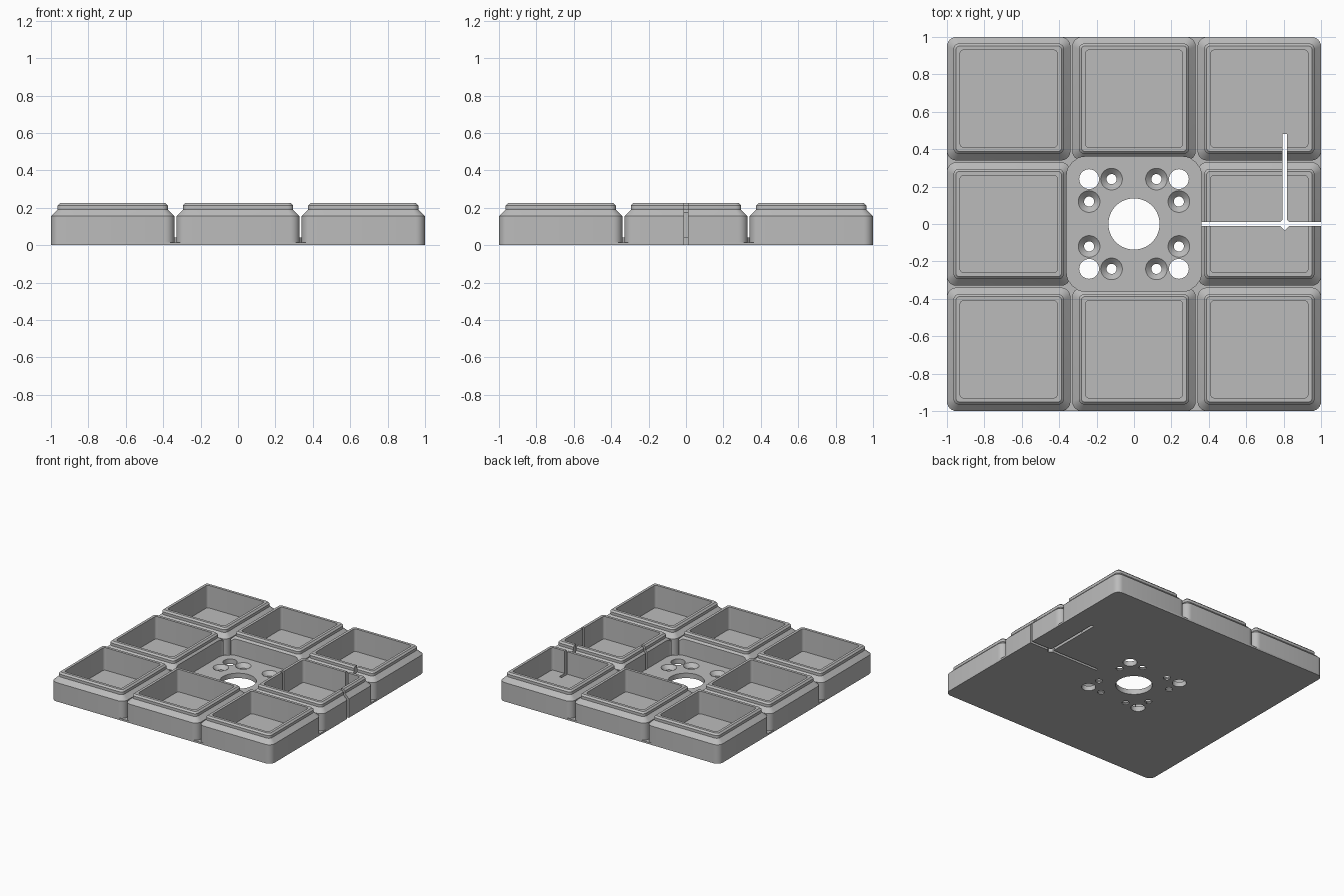
import bpy, bmesh, math

cube = bpy.data.objects.get("Cube")
if cube:
    bpy.data.objects.remove(cube, do_unlink=True)

GREY = (0.5, 0.5, 0.5, 1)
grey = bpy.data.materials.new("plain grey")
grey.use_nodes = True
grey.diffuse_color = GREY
grey.node_tree.nodes["Principled BSDF"].inputs["Base Color"].default_value = GREY

BASE, FLOOR, TOP = 0.015, 0.04, 0.225
PITCH, HALF, HUB = 0.67, 0.33, 0.36


def square(z, half, radius, steps=6):
    """Outline of a square with rounded corners."""
    pts = []
    for corner in range(4):
        mid = math.pi / 4 + corner * math.pi / 2
        cx = math.copysign(half - radius, math.cos(mid))
        cy = math.copysign(half - radius, math.sin(mid))
        for i in range(steps + 1):
            a = (corner + i / steps) * math.pi / 2
            pts.append((cx + radius * math.cos(a), cy + radius * math.sin(a), z))
    return pts


def circle(z, radius, sides=32):
    turn = math.tau / sides
    return [(radius * math.cos(i * turn), radius * math.sin(i * turn), z) for i in range(sides)]


def loft(name, outlines, x=0, y=0):
    """Solid skinned through a stack of outlines, closed at both ends."""
    bm = bmesh.new()
    rings = [[bm.verts.new(p) for p in ring] for ring in outlines]
    n = len(rings[0])
    for low, high in zip(rings, rings[1:]):
        for i in range(n):
            j = (i + 1) % n
            bm.faces.new((low[i], low[j], high[j], high[i]))
    bm.faces.new(rings[0][::-1])
    bm.faces.new(rings[-1])
    bmesh.ops.recalc_face_normals(bm, faces=bm.faces)
    mesh = bpy.data.meshes.new(name)
    bm.to_mesh(mesh)
    bm.free()
    mesh.materials.append(grey)
    obj = bpy.data.objects.new(name, mesh)
    obj.location = (x, y, 0)
    bpy.context.collection.objects.link(obj)
    return obj


def block(name, x0, x1, y0, y1):
    """Tall box used for cutting slots."""
    return loft(name, [[(x0, y0, z), (x1, y0, z), (x1, y1, z), (x0, y1, z)] for z in (-0.1, 0.4)])


def cut(obj, cutters):
    bpy.context.view_layer.update()
    bpy.context.view_layer.objects.active = obj
    for cutter in cutters:
        mod = obj.modifiers.new("cut", 'BOOLEAN')
        mod.operation = 'DIFFERENCE'
        mod.solver = 'EXACT'
        mod.object = cutter
        bpy.ops.object.modifier_apply(modifier=mod.name)


# Cutters: hub clearance, cable slots, round holes
clearance = loft("clearance_cutter", [square(-0.1, HUB, 0.1), square(0.4, HUB, 0.1)])
slots = [block("long_slot_cutter", HUB, 1.1, -0.011, 0.011),
         block("short_slot_cutter", 0.793, 0.817, 0, 0.48),
         loft("slot_junction_cutter", [circle(z, 0.035, 4) for z in (-0.1, 0.4)], 0.805, 0)]
holes = [loft("centre_hole_cutter", [circle(z, 0.137, 64) for z in (-0.1, 0.4)])]
for sx in (-1, 1):
    for sy in (-1, 1):
        holes.append(loft("corner_hole_cutter", [circle(z, 0.053) for z in (-0.1, 0.4)],
                          sx * 0.24, sy * 0.24))
        for x, y in ((0.12, 0.24), (0.24, 0.12)):
            profile = [(-0.1, 0.027), (0.01, 0.027), (FLOOR, 0.058), (0.4, 0.058)]
            holes.append(loft("screw_hole_cutter", [circle(z, r) for z, r in profile],
                              sx * x, sy * y))

# Base plate and raised hub with holes
base = loft("base_plate", [square(0, 1, 0.05), square(BASE, 1, 0.05)])
cut(base, holes + slots)
hub = loft("centre_hub", [square(BASE, HUB, 0.1), square(FLOOR, HUB, 0.1)])
cut(hub, holes)
parts = [base, hub]

# Eight open cups: wall, sloped shoulder, lip, rim and cavity
cup_profile = [(BASE, HALF, 0.05), (0.155, HALF, 0.05), (0.19, 0.295, 0.03),
               (0.212, 0.295, 0.03), (TOP, 0.282, 0.02), (TOP, 0.26, 0.02), (FLOOR, 0.26, 0.02)]
columns = {-1: "right", 0: "middle", 1: "left"}
rows = {-1: "front", 0: "centre", 1: "back"}
for ix, side in columns.items():
    for iy, row in rows.items():
        if ix == 0 and iy == 0:
            continue
        cup = loft(f"{row}_{side}_cup", [square(*p) for p in cup_profile], ix * PITCH, iy * PITCH)
        if ix * iy == 0:
            cut(cup, [clearance])
        if ix == 1 and iy >= 0:
            cut(cup, slots if iy == 0 else slots[1:2])
        parts.append(cup)

for cutter in [clearance] + slots + holes:
    bpy.data.objects.remove(cutter, do_unlink=True)

# Smooth rounded corners, keep edges crisp
bpy.ops.object.select_all(action='DESELECT')
for part in parts:
    part.select_set(True)
bpy.context.view_layer.objects.active = base
bpy.ops.object.shade_smooth_by_angle(angle=math.radians(30))
